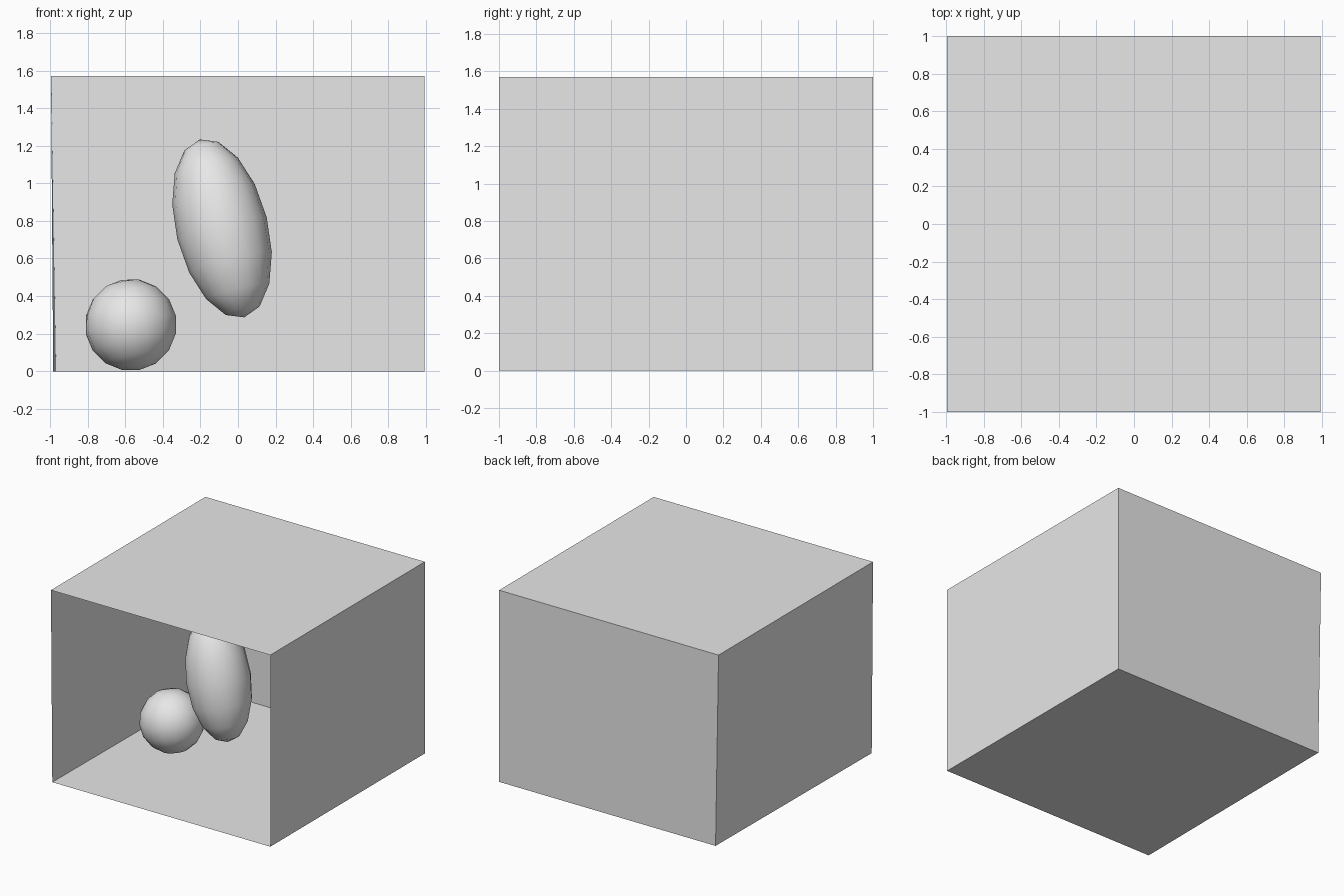
import bpy
import bmesh
from mathutils import Vector, Matrix

cube = bpy.data.objects.get("Cube")
if cube:
    bpy.data.objects.remove(cube, do_unlink=True)

# Single plain grey
grey = bpy.data.materials.new("light_grey")
grey.use_nodes = True
grey.diffuse_color = (0.8, 0.8, 0.8, 1)
grey.node_tree.nodes["Principled BSDF"].inputs["Base Color"].default_value = (0.8, 0.8, 0.8, 1)


def add_object(name, bm, smooth=False):
    mesh = bpy.data.meshes.new(name)
    for face in bm.faces:
        face.smooth = smooth
    bm.to_mesh(mesh)
    bm.free()
    mesh.materials.append(grey)
    obj = bpy.data.objects.new(name, mesh)
    bpy.context.collection.objects.link(obj)
    return obj


# Thin-walled room, open at the front, with one slightly leaning side wall
HEIGHT = 1.57
LEFT, RIGHT = 0.993, -0.995
bm = bmesh.new()
bmesh.ops.create_cube(bm, size=2)
bm.normal_update()
front = [f for f in bm.faces if f.normal.y < -0.9]
bmesh.ops.delete(bm, geom=front, context='FACES_ONLY')
for v in bm.verts:
    low = v.co.z < 0
    v.co.z = 0 if low else HEIGHT
    if v.co.x > 0:
        v.co.x = LEFT
    else:
        lean = 0.027 if v.co.y > 0 else 0.012
        v.co.x = RIGHT + (lean if low else 0)
add_object("open_box_room", bm)


# Round bodies: a ball and a stretched, tilted one
def add_ball(name, centre, radius, stretch, axis):
    bm = bmesh.new()
    bmesh.ops.create_uvsphere(bm, u_segments=16, v_segments=8, radius=radius)
    bm.transform(Matrix.Diagonal((1, 1, stretch, 1)))
    bm.transform(Vector(axis).to_track_quat('Z', 'Y').to_matrix().to_4x4())
    obj = add_object(name, bm, smooth=True)
    obj.location = centre


add_ball("ball", (-0.57, -0.04, 0.247), 0.245, 1, (-0.2, 0.1, 1))
add_ball("tilted_ellipsoid", (-0.085, -0.13, 0.76), 0.245, 2, (-0.25, 0.1, 1))
